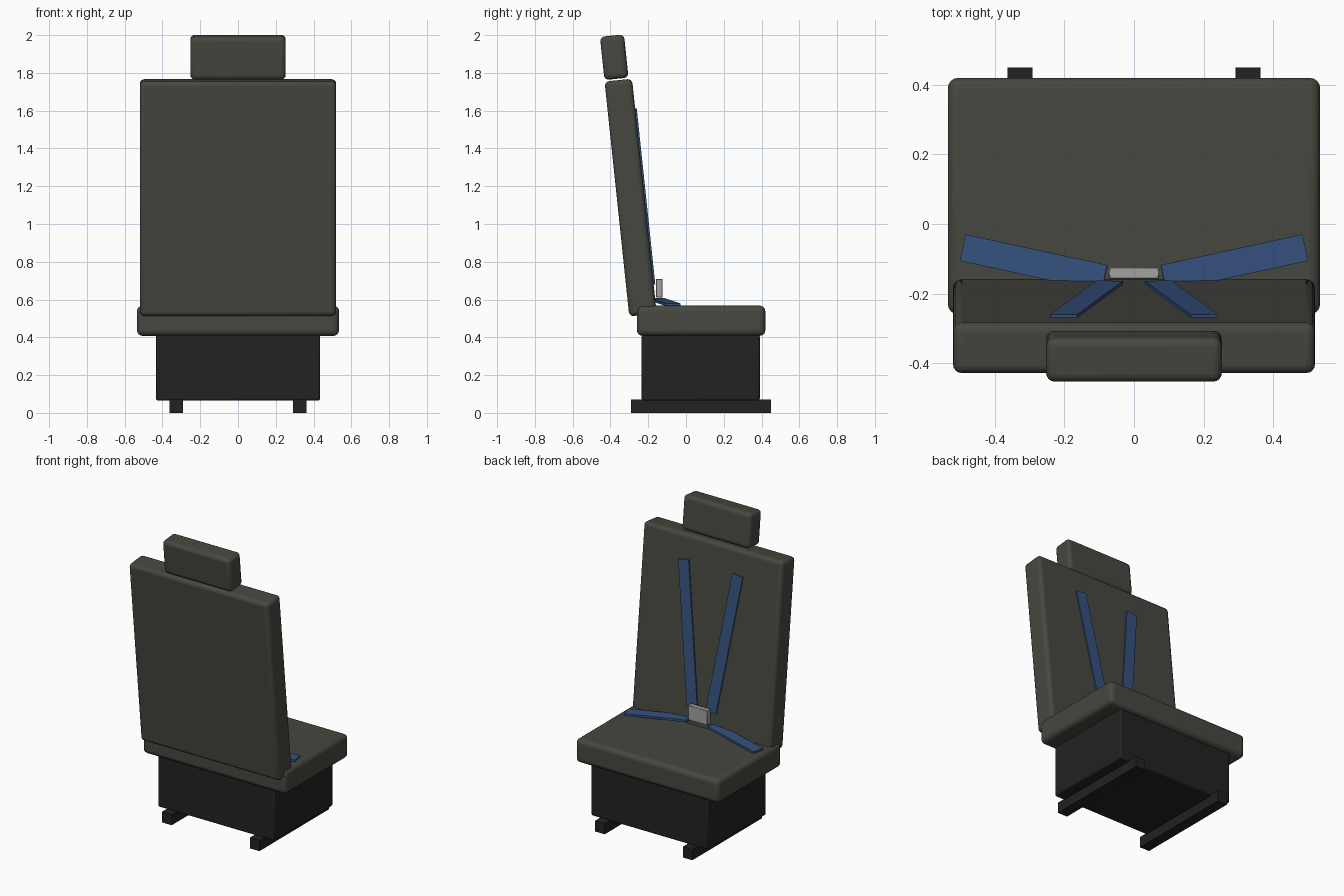
import bpy
from math import radians
from mathutils import Matrix, Vector

cube = bpy.data.objects.get("Cube")
if cube:
    bpy.data.objects.remove(cube, do_unlink=True)


def material(name, r, g, b):
    m = bpy.data.materials.new(name)
    m.use_nodes = True
    m.diffuse_color = (r, g, b, 1)
    bsdf = next(n for n in m.node_tree.nodes if n.type == "BSDF_PRINCIPLED")
    bsdf.inputs["Base Color"].default_value = (r, g, b, 1)
    return m


FABRIC = material("olive grey fabric", 0.063, 0.063, 0.052)
BLACK = material("black metal", 0.016, 0.016, 0.016)
BLUE = material("blue webbing", 0.036, 0.083, 0.21)
SILVER = material("silver metal", 0.36, 0.36, 0.37)


def box(name, centre, size, mat, bevel=0.0, segments=3, rotation=None):
    """Box with real-size mesh, optionally rotated and rounded."""
    bpy.ops.mesh.primitive_cube_add(size=1)
    ob = bpy.context.object
    ob.name = name
    ob.data.transform(Matrix.Diagonal((*size, 1)))
    ob.matrix_world = Matrix.Translation(centre) @ (rotation or Matrix()).to_4x4()
    ob.data.materials.append(mat)
    if bevel:
        mod = ob.modifiers.new("Rounded edges", "BEVEL")
        mod.width = bevel
        mod.segments = segments
        bpy.ops.object.shade_smooth_by_angle(angle=radians(35))
    return ob


def strap(name, start, end, up, width=0.078, thick=0.014):
    """Flat strip running from start to end, its broad side facing up."""
    a, b, up = Vector(start), Vector(end), Vector(up)
    along = (b - a).normalized()
    across = up.cross(along).normalized()
    normal = along.cross(across)
    rotation = Matrix((along, across, normal)).transposed()
    box(name, (a + b) / 2, ((b - a).length, width, thick), BLUE, rotation=rotation)


# Pedestal and cushion
box("pedestal", (0, 0.078, 0.24), (0.87, 0.625, 0.35), BLACK, 0.01, 2)
box("seat_cushion", (0, 0.08, 0.488), (1.07, 0.68, 0.16), FABRIC, 0.03, 4)

# Reclined backrest and headrest
recline = Matrix.Rotation(radians(6), 3, "X")
box("backrest", (0, -0.293, 1.14), (1.04, 0.146, 1.25), FABRIC, 0.025, 4, recline)
box("headrest", (0, -0.38, 1.883), (0.505, 0.128, 0.23), FABRIC, 0.025, 4, recline)

# Paired floor rails and harness straps
face = recline @ Vector((0, 1, 0))
for side, s in (("left", 1), ("right", -1)):
    box(side + "_floor_rail", (s * 0.327, 0.08, 0.036), (0.072, 0.74, 0.072), BLACK)
    strap(side + "_shoulder_strap", (s * 0.07, -0.17, 0.685),
          (s * 0.202, -0.267, 1.605), face)
    strap(side + "_lap_strap", (s * 0.085, -0.156, 0.602),
          (s * 0.492, -0.068, 0.573), (0, 0, 1))

# Harness buckle
box("buckle", (0, -0.141, 0.66), (0.145, 0.034, 0.1), SILVER, 0.003, 1)
